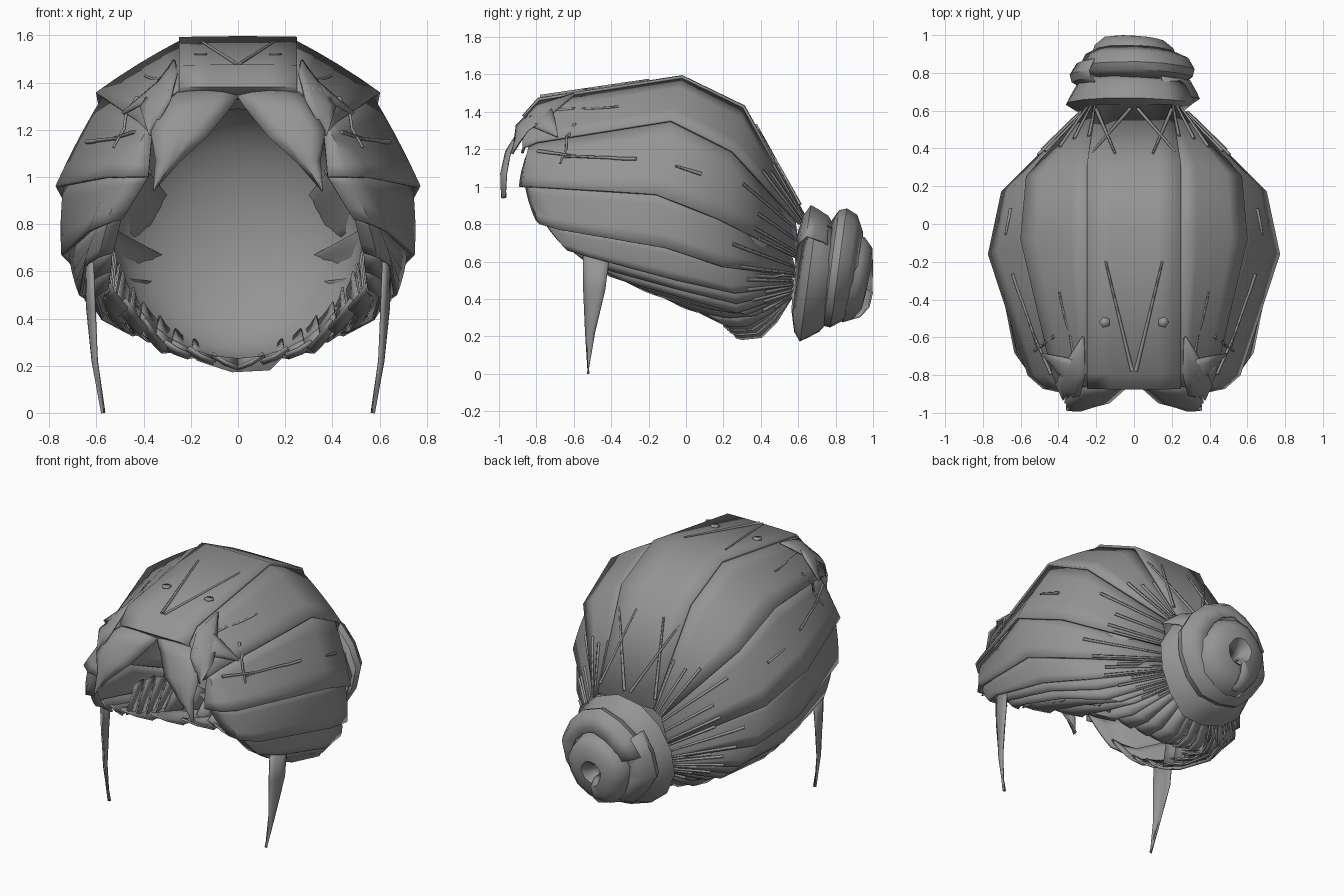
import bpy, bmesh, math, random
from mathutils import Vector as V
from mathutils.bvhtree import BVHTree

cube = bpy.data.objects.get("Cube")
if cube:
    bpy.data.objects.remove(cube)
random.seed(4)

hair = bpy.data.materials.new("grey hair")
hair.use_nodes = True
hair.diffuse_color = (0.3, 0.3, 0.3, 1)
hair.node_tree.nodes["Principled BSDF"].inputs["Base Color"].default_value = (0.3, 0.3, 0.3, 1)

CENTRE = V((0, 0, 0.75))
scalp_verts, scalp_faces = [], []


def add_mesh(name, verts, faces, mirror=True, thick=0.02):
    me = bpy.data.meshes.new(name)
    me.from_pydata(verts, [], faces)
    bm = bmesh.new()
    bm.from_mesh(me)
    bmesh.ops.remove_doubles(bm, verts=bm.verts, dist=0.0005)
    bm.to_mesh(me)
    bm.free()
    me.materials.append(hair)
    me.shade_smooth()
    me.set_sharp_from_angle(angle=math.radians(40))
    ob = bpy.data.objects.new(name, me)
    bpy.context.collection.objects.link(ob)
    if thick:
        mod = ob.modifiers.new("thickness", "SOLIDIFY")
        mod.thickness = thick
        mod.offset = -1
    if mirror:
        ob.modifiers.new("both_sides", "MIRROR")


def lock(name, a, b, bulge=0.008, tuck=0.022, lift=0.004, under=0.0, mirror=True,
         thick=0.015, scalp=False, across=4):
    """Lock of hair between two edge paths; the first edge tucks under its neighbour."""
    a, b = [V(p) for p in a], [V(p) for p in b]
    verts, faces, last = [], [], len(a) - 1
    for i in range(last + 1):
        along = (a[min(i + 1, last)] + b[min(i + 1, last)]) - (a[max(i - 1, 0)] + b[max(i - 1, 0)])
        span = b[i] - a[i] if (b[i] - a[i]).length > 0.02 else b[0] - a[0]
        n = along.cross(span).normalized()
        if n.dot((a[i] + b[i]) / 2 - CENTRE) < 0:
            n = -n
        for j in range(across + 1):
            t = j / across
            out = bulge * 4 * t * (1 - t) - tuck * (1 - t) + lift * t
            verts.append(a[i].lerp(b[i], t - under * (1 - t)) + n * out)
    w = across + 1
    for i in range(last):
        for j in range(across):
            k = i * w + j
            faces.append((k, k + 1, k + w + 1, k + w))
    # wind the faces outwards
    f = faces[0]
    n = (verts[f[1]] - verts[f[0]]).cross(verts[f[2]] - verts[f[0]])
    if n.dot(verts[f[0]] - CENTRE) < 0:
        faces = [g[::-1] for g in faces]
    if scalp:
        base = len(scalp_verts)
        scalp_verts.extend(verts)
        scalp_faces.extend(tuple(k + base for k in g) for g in faces)
    add_mesh(name, verts, faces, mirror, thick)


# Edge paths from the face opening back to the bun, crown to nape
edges = [
    [(.25, -.82, 1.33), (.25, -.87, 1.38), (.25, -.79, 1.47), (.25, -.02, 1.59), (.25, .31, 1.43), (.2, .63, .85)],
    [(.37, -.88, 1.18), (.40, -.87, 1.21), (.43, -.8, 1.24), (.6, -.08, 1.355), (.57, .25, 1.19), (.25, .61, .8)],
    [(.38, -.89, 1.0), (.48, -.87, 1.0), (.56, -.8, 1.0), (.77, -.16, .96), (.70, .17, .83), (.28, .59, .62)],
    [(.49, -.8, .82), (.56, -.78, .8), (.63, -.68, .77), (.745, -.1, .67), (.65, .2, .57), (.27, .58, .52)],
    [(.53, -.65, .68), (.59, -.63, .66), (.65, -.5, .62), (.67, -.05, .5), (.56, .26, .43), (.23, .57, .47)],
    [(.55, -.41, .53), (.57, -.38, .52), (.6, -.3, .49), (.57, .02, .40), (.44, .27, .33), (.18, .56, .43)],
    [(.3, .18, .28), (.31, .2, .27), (.32, .24, .26), (.28, .33, .26), (.23, .42, .31), (.12, .56, .41)],
    [(0, .27, .2), (0, .28, .195), (0, .3, .19), (0, .4, .2), (0, .48, .28), (0, .56, .41)]]

crown = [(-x, y, z) for x, y, z in edges[0]]
lock("crown_lock", crown, edges[0], bulge=0.003, tuck=-0.003, mirror=False, scalp=True)
lock("upper_lock", edges[0], edges[1], tuck=0.012, scalp=True)
for i, name in enumerate(["temple_lock", "side_lock", "ear_lock"], 1):
    lock(name, edges[i], edges[i + 1], tuck=0.035, under=0.08, scalp=True)


# Narrow overlapping pleats round the nape
def blend(a, b, t):
    return [V(p).lerp(V(q), t) for p, q in zip(a, b)]


for i, count in ((4, 2), (5, 3), (6, 3)):
    for k in range(count):
        lock("nape_pleat", blend(edges[i], edges[i + 1], k / count),
             blend(edges[i], edges[i + 1], (k + 1) / count), under=0.12,
             lift=0.01, scalp=True, across=2, thick=0.012)

# Upright pleats lining the lower rim of the opening
rim = [(.57, -.38, .52), (.56, -.18, .45), (.55, 0, .40), (.43, .18, .33), (.29, .21, .275), (.12, .26, .225)]
tops = [(.55, -.32, .70), (.54, -.1, .67), (.51, .1, .60), (.42, .28, .46), (.28, .34, .34), (.12, .35, .25)]
for k in range(len(rim) - 1):
    for h in (0, 0.5):
        low = [V(rim[k]).lerp(V(rim[k + 1]), h + s) for s in (0, 0.55)]
        top = [V(tops[k]).lerp(V(tops[k + 1]), h + s) for s in (0, 0.55)]
        lock("inner_pleat", [low[0], (low[0] + top[0]) / 2, top[0]],
             [low[1], (low[1] + top[1]) / 2, top[1]], tuck=0.02, lift=0.005,
             bulge=0.005, across=2, thick=0.008)

# Smooth lining inside the back of the hair
verts, faces, N, M = [], [], 32, 8
for i in range(M + 1):
    a = i / M * math.pi / 2
    for j in range(N):
        t = j / N * math.tau
        r = 0.53 * math.cos(a)
        verts.append((r * math.cos(t), 0.22 + 0.34 * math.sin(a), 0.76 + r * math.sin(t)))
for i in range(M):
    for j in range(N):
        k, l = i * N + j, i * N + (j + 1) % N
        faces.append((k, k + N, l + N, l))
add_mesh("inner_lining", verts, faces, False, 0)

# Fringe, small tufts beside it, and long wisps before the ears
lock("fringe", [(-.01, -.84, 1.35), (.04, -.87, 1.28), (.13, -.95, 1.17), (.25, -.98, 1.06), (.355, -.965, .94)],
     [(.27, -.84, 1.36), (.33, -.9, 1.27), (.37, -.94, 1.19), (.35, -.96, 1.07), (.36, -.965, .94)],
     bulge=0.022, tuck=0, thick=0.01)
lock("fringe_tuft", [(.26, -.6, 1.48), (.25, -.8, 1.43), (.28, -.9, 1.32), (.36, -.92, 1.17)],
     [(.27, -.59, 1.48), (.36, -.74, 1.36), (.41, -.84, 1.29), (.365, -.92, 1.17)],
     bulge=0.008, tuck=-0.015, lift=0.015, thick=0.008)
lock("tuft_tip", [(.29, -.86, 1.36), (.37, -.83, 1.32), (.48, -.69, 1.26)],
     [(.3, -.72, 1.43), (.38, -.7, 1.36), (.485, -.68, 1.265)],
     bulge=0.008, tuck=-0.01, lift=0.01, thick=0.008)
lock("long_wisp", [(.62, -.55, .64), (.612, -.55, .45), (.6, -.54, .22), (.566, -.526, 0)],
     [(.64, -.41, .62), (.64, -.43, .45), (.612, -.485, .22), (.567, -.523, 0)],
     bulge=0.012, tuck=0, thick=0.01)

# Raised strands that cling to the scalp
scalp = BVHTree.FromPolygons(scalp_verts, scalp_faces)


def strand(start, end, width=0.01):
    a, b = V(start), V(end)
    cu = bpy.data.curves.new("strand", "CURVE")
    cu.dimensions = "3D"
    cu.bevel_depth = width
    cu.bevel_resolution = 0
    cu.use_fill_caps = True
    sp = cu.splines.new("POLY")
    sp.points.add(8)
    for k, p in enumerate(sp.points):
        hit, n, _, _ = scalp.find_nearest(a.lerp(b, k / 8))
        p.co = (*(hit + n * 0.003), 1)
        p.radius = 0.6 + 0.4 * k / 8
    cu.materials.append(hair)
    ob = bpy.data.objects.new("strand", cu)
    bpy.context.collection.objects.link(ob)
    ob.modifiers.new("both_sides", "MIRROR")


for s, e in [((.15, -.2, 1.58), (.01, -.78, 1.49)), ((.42, -.37, 1.47), (.3, -.78, 1.4)),
             ((.55, -.6, 1.18), (.45, -.8, 1.2)), ((.6, -.68, 1.22), (.69, -.28, 1.18)),
             ((.55, -.68, 1.14), (.44, -.6, 1.36)), ((.7, -.05, 1.12), (.68, .09, 1.08)),
             ((.23, .36, 1.33), (.02, .6, .9)), ((.1, .37, 1.33), (.2, .6, .9))]:
    strand(s, e)
# Gathered strands fanning out from the bun
for i in range(6):
    for s in (0.15, 0.5, 0.85):
        root = V(edges[i][-1]).lerp(V(edges[i + 1][-1]), s)
        s += random.uniform(-0.15, 0.15)
        tip = V(edges[i][-2]).lerp(V(edges[i + 1][-2]), s)
        strand(root, root.lerp(tip, random.uniform(0.45, 0.85)))


# Coiled bun: three nested, slightly spiralling layers
def coil(name, profile, z, turn, sides=14):
    verts, faces, m = [], [], len(profile)
    for j in range(sides + 2):
        t = turn + j / sides * math.tau
        f = j / sides
        wob = random.uniform(0.94, 1.04)
        for r, y in profile:
            rr = r * wob * (1.03 - 0.07 * f)
            h = rr * math.sin(t)
            verts.append((rr * math.cos(t), y + 0.04 * f - 0.02 + 0.11 * h, z + h))
    for j in range(sides + 1):
        for i in range(m - 1):
            k = j * m + i
            faces.append((k, k + 1, k + m + 1, k + m))
    add_mesh(name, verts, faces, False, 0.01)


coil("bun_base", [(.2, .58), (.31, .605), (.365, .64), (.345, .68), (.31, .74), (.24, .79)], .52, .6)
coil("bun_middle", [(.25, .73), (.315, .77), (.325, .81), (.29, .87), (.2, .91)], .56, 2.4)
coil("bun_top", [(.2, .84), (.23, .88), (.215, .93), (.16, .975), (.08, .985), (.04, .94), (.03, .86)], .51, 4.2)

# Small flat flecks on the crown
hit, n, _, _ = scalp.find_nearest(V((.155, -.52, 1.52)))
ring = [hit + n * 0.008 + V((.03 * math.cos(k * math.tau / 5), .03 * math.sin(k * math.tau / 5), 0))
        for k in range(5)]
add_mesh("crown_fleck", ring, [(0, 1, 2, 3, 4)], True, 0.008)
